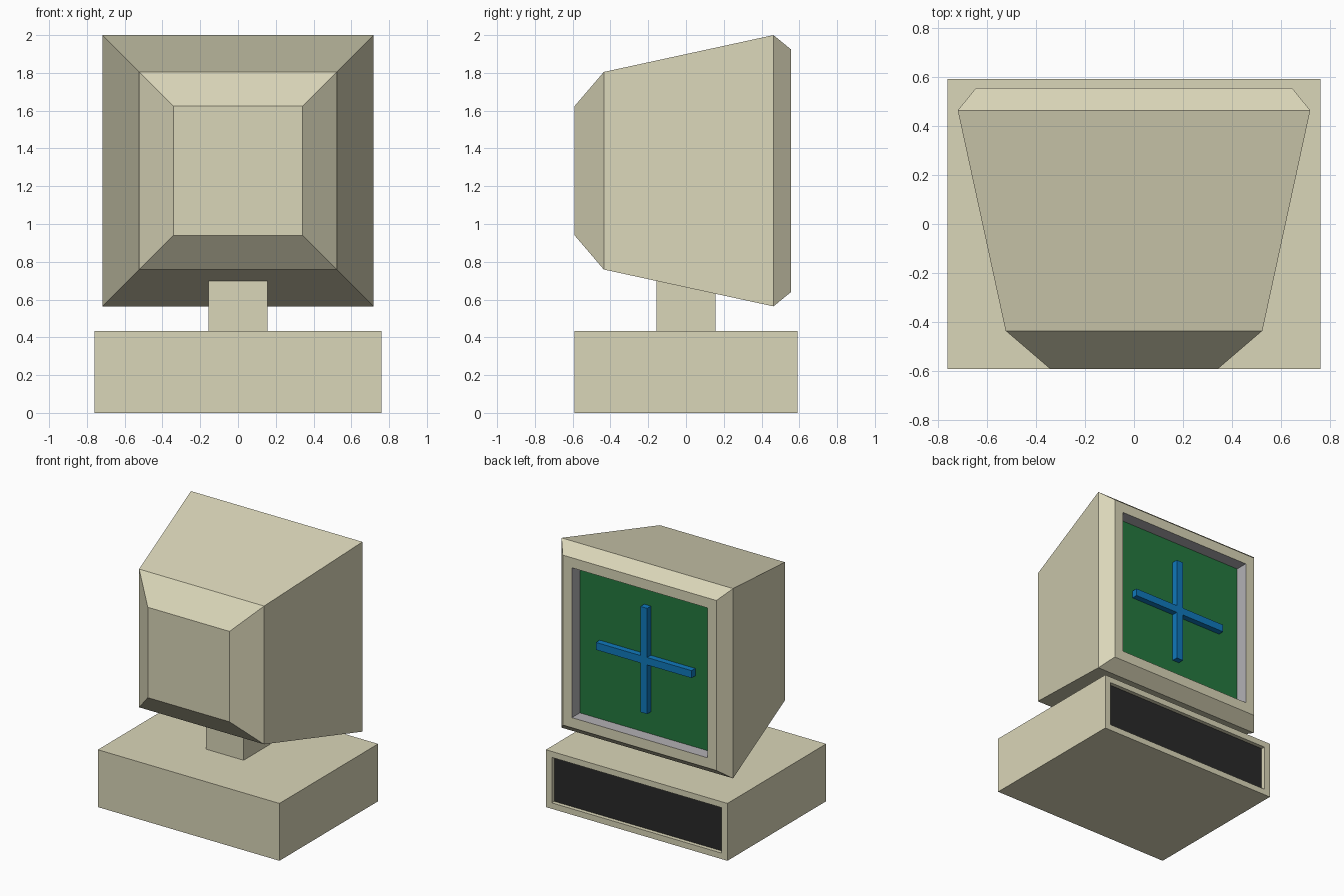
import bpy, bmesh
from math import pi
from mathutils import Matrix, Vector

if "Cube" in bpy.data.objects:
    bpy.data.objects.remove(bpy.data.objects["Cube"])


def material(name, r, g, b):
    m = bpy.data.materials.new(name)
    m.diffuse_color = (r, g, b, 1)
    m.use_nodes = True
    m.node_tree.nodes["Principled BSDF"].inputs["Base Color"].default_value = m.diffuse_color
    return m


BEIGE = material("beige", 0.70, 0.67, 0.48)
GREY = material("grey_lining", 0.45, 0.44, 0.46)
GREEN = material("screen_green", 0.018, 0.19, 0.05)
BLUE = material("cross_blue", 0.005, 0.19, 0.50)
DARK = material("dark_panel", 0.022, 0.022, 0.022)


def finish(name, bm, *mats):
    bmesh.ops.recalc_face_normals(bm, faces=bm.faces)
    mesh = bpy.data.meshes.new(name)
    bm.to_mesh(mesh)
    bm.free()
    for m in mats:
        mesh.materials.append(m)
    obj = bpy.data.objects.new(name, mesh)
    bpy.context.collection.objects.link(obj)
    return obj


def loft(name, zc, rings, *mats):
    """Closed shell through rectangular rings (y, half width, half height, material)."""
    bm = bmesh.new()
    loops = [[bm.verts.new((sx * hx, y, zc + sz * hz))
              for sx, sz in ((-1, -1), (1, -1), (1, 1), (-1, 1))]
             for y, hx, hz, _ in rings]
    for a, b, ring in zip(loops, loops[1:], rings[1:]):
        for i in range(4):
            j = (i + 1) % 4
            bm.faces.new((a[i], a[j], b[j], b[i])).material_index = ring[3]
    bm.faces.new(loops[0])
    bm.faces.new(loops[-1]).material_index = rings[-1][3]
    return finish(name, bm, *mats)


def box(name, hx, y0, y1, z0, z1, mat):
    hz = (z1 - z0) / 2
    return loft(name, (z0 + z1) / 2, [(y0, hx, hz, 0), (y1, hx, hz, 0)], mat)


# Base unit with a shallow recess, and the dark panel inside it
loft("base", 0.217, [(-0.59, 0.76, 0.217, 0), (0.59, 0.76, 0.217, 0),
                     (0.59, 0.71, 0.172, 0), (0.555, 0.71, 0.172, 0)], BEIGE)
box("base_panel", 0.71, 0.545, 0.56, 0.045, 0.389, DARK)

# Neck running up into the sloping underside of the monitor
box("neck", 0.157, -0.157, 0.157, 0.43, 0.72, BEIGE)

# Monitor housing: tapered back, body, bevelled bezel and grey-lined well
ZC = 1.282
profile = [(-0.59, 0.342, 0), (-0.435, 0.523, 0), (0.463, 0.718, 0),
           (0.555, 0.643, 0), (0.555, 0.567, 0), (0.455, 0.567, 1)]
loft("monitor", ZC, [(y, h, h, m) for y, h, m in profile], BEIGE, GREY)
box("screen", 0.567, 0.445, 0.46, ZC - 0.567, ZC + 0.567, GREEN)

# Raised cross on the screen: one arm outline turned four times, then extruded
bm = bmesh.new()
w, arm = 0.028, 0.4
points = [Matrix.Rotation(k * pi / 2, 4, 'Y') @ Vector(p)
          for k in range(4) for p in ((w, 0, w), (w, 0, -w), (arm, 0, -w), (arm, 0, w))
          if p != (w, 0, w)]
# order each arm as: inner corner, two tip corners
verts = []
for k in range(4):
    turn = Matrix.Rotation(-k * pi / 2, 4, 'Y')
    for p in ((w, 0, -w), (arm, 0, -w), (arm, 0, w)):
        verts.append(bm.verts.new(turn @ Vector(p) + Vector((0, 0.455, ZC))))
face = bm.faces.new(verts)
new = bmesh.ops.extrude_face_region(bm, geom=[face])["geom"]
bmesh.ops.translate(bm, vec=(0, 0.05, 0),
                    verts=[v for v in new if isinstance(v, bmesh.types.BMVert)])
if not face.is_valid or len(bm.faces) < 14:
    bm.faces.new(verts)
finish("screen_cross", bm, BLUE)
